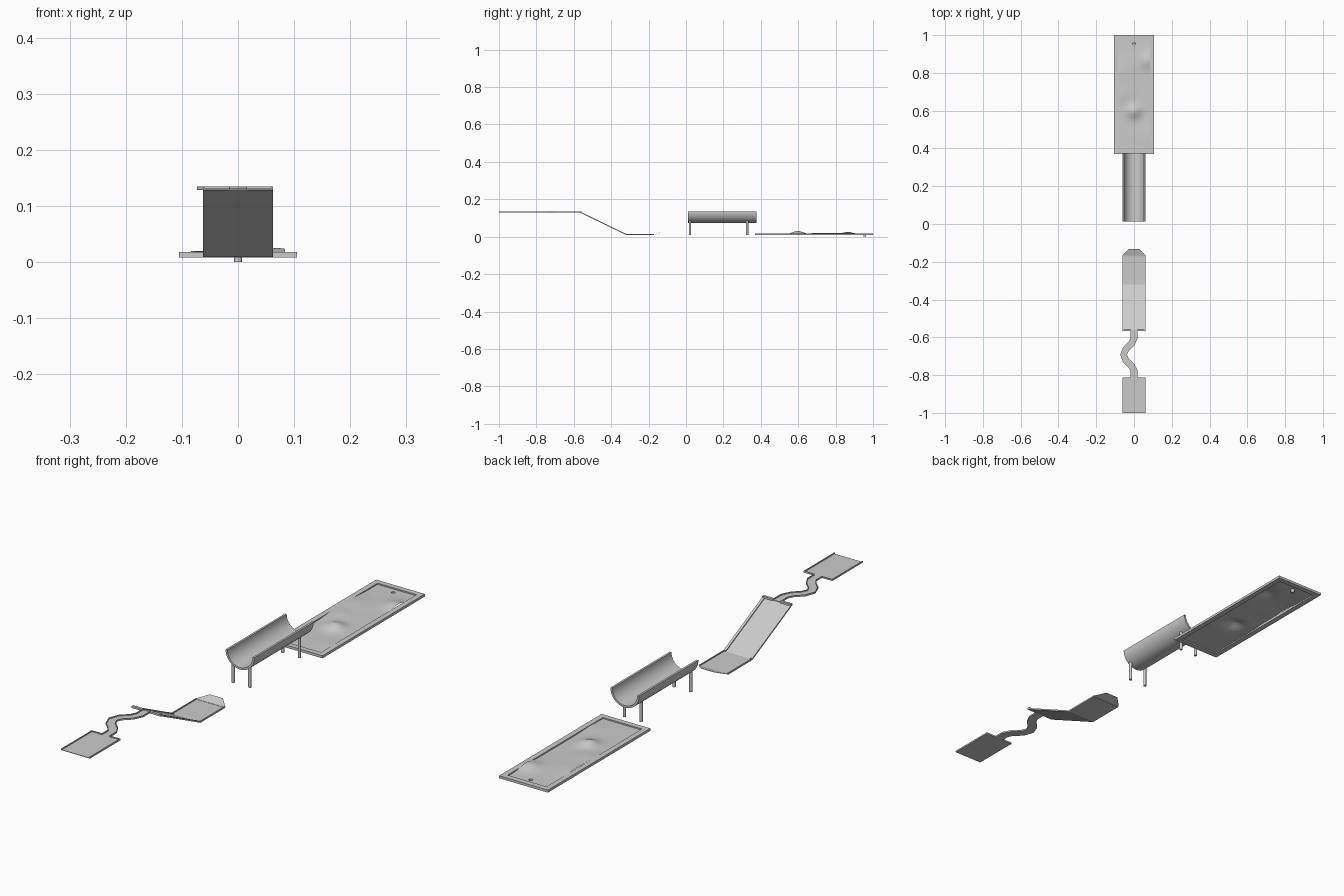
import bpy, bmesh, math
from mathutils import Vector

if "Cube" in bpy.data.objects:
    bpy.data.objects.remove(bpy.data.objects["Cube"])


def make(name, verts, faces, smooth=False):
    me = bpy.data.meshes.new(name)
    me.from_pydata([tuple(v) for v in verts], [], faces)
    bm = bmesh.new()
    bm.from_mesh(me)
    bmesh.ops.recalc_face_normals(bm, faces=bm.faces)
    bm.to_mesh(me)
    bm.free()
    if smooth:
        me.polygons.foreach_set("use_smooth", [True] * len(me.polygons))
    ob = bpy.data.objects.new(name, me)
    bpy.context.collection.objects.link(ob)
    return ob


def loft(name, sections, smooth=False):
    """Skin equal-length closed sections and cap both ends."""
    n = len(sections[0])
    verts = [v for s in sections for v in s]
    faces = [(i * n + j, i * n + (j + 1) % n, (i + 1) * n + (j + 1) % n, (i + 1) * n + j)
             for i in range(len(sections) - 1) for j in range(n)]
    faces += [tuple(range(n)), tuple(range(len(verts) - n, len(verts)))]
    return make(name, verts, faces, smooth)


def tray_section(left, right, z, rail, height=0.006, floor=0.002):
    """U-shaped cross-section between two plan points."""
    l, r = Vector((*left, z)), Vector((*right, z))
    d = (r - l).normalized() * rail
    up, f = Vector((0, 0, height)), Vector((0, 0, floor))
    return [l + up, l, r, r + up, r - d + up, r - d + f, l + d + f, l + d + up]


def straight(name, rows, half, rail):
    return loft(name, [tray_section((-half, y), (half, y), z, rail) for y, z in rows])


def box(name, x0, x1, y0, y1, z0, z1):
    return loft(name, [[(x0, y, z0), (x1, y, z0), (x1, y, z1), (x0, y, z1)] for y in (y0, y1)])


# tee pad with thin side rails and a split rear rail
straight("tee_pad", [(-1.0, 0.129), (-0.812, 0.129)], 0.062, 0.003)
for side, s in (("left", -1), ("right", 1)):
    a, b = sorted((s * 0.017, s * 0.062))
    box("tee_rear_rail_" + side, a, b, -0.815, -0.812, 0.129, 0.135)
    box("ramp_top_rail_" + side, a, b, -0.567, -0.557, 0.128, 0.135)

# winding channel
path = [(0, -.813), (0, -.775), (-.014, -.75), (-.043, -.722), (-.055, -.692),
        (-.043, -.662), (-.014, -.634), (0, -.605), (0, -.56)]
secs = []
for i, p in enumerate(path):
    a, b = path[max(i - 1, 0)], path[min(i + 1, len(path) - 1)]
    t = (Vector(b) - Vector(a)).normalized()
    side = Vector((t.y, -t.x)) * 0.018
    secs.append(tray_section(Vector(p) - side, Vector(p) + side, 0.129, 0.003))
loft("winding_channel", secs)

# descending ramp, run-out and launch lip
straight("ramp", [(-0.567, 0.129), (-0.32, 0.009)], 0.062, 0.010)
straight("run_out", [(-0.32, 0.009), (-0.17, 0.009)], 0.062, 0.003)
lip = [(-0.171, 0.062, 0.011), (-0.166, 0.062, 0.012), (-0.133, 0.028, 0.023)]
loft("launch_lip", [[(-w, y, z), (w, y, z), (w, y, z + 0.001), (-w, y, z + 0.001)]
                    for y, w, z in lip])

# half pipe
angles = [math.pi * (1 + i / 32) for i in range(33)]
arc = lambda r, y, a: (r * math.cos(a), y, 0.135 + r * math.sin(a))
pipe = loft("half_pipe", [[arc(0.062, y, a) for a in angles] +
                          [arc(0.054, y, a) for a in reversed(angles)] for y in (0.012, 0.377)])
for p in pipe.data.polygons:
    p.use_smooth = len(p.vertices) == 4
with bpy.context.temp_override(object=pipe, active_object=pipe, selected_objects=[pipe],
                               selected_editable_objects=[pipe]):
    bpy.ops.object.shade_smooth_by_angle(angle=math.radians(30))

# four round legs
for end, y in (("front", 0.022), ("back", 0.327)):
    for side, x in (("left", -0.036), ("right", 0.036)):
        ring = lambda z: [(x + 0.006 * math.cos(k * math.pi / 6),
                           y + 0.006 * math.sin(k * math.pi / 6), z) for k in range(12)]
        loft(f"{end}_{side}_leg", [ring(0.01), ring(0.087)])

# putting green frame: closed rectangular profile with mitred corners
fv, ff = [], []
for hx, y0, y1 in ((0.105, 0.37, 1.0), (0.084, 0.391, 0.979)):
    for z in (0.008, 0.018):
        fv += [(-hx, y0, z), (hx, y0, z), (hx, y1, z), (-hx, y1, z)]
for a, b in ((0, 4), (4, 12), (12, 8), (8, 0)):
    ff += [(a + k, a + (k + 1) % 4, b + (k + 1) % 4, b + k) for k in range(4)]
make("green_frame", fv, ff)

# undulating turf
bumps = [(0.0, 0.597, 0.018, 0.026), (0.07, 0.865, 0.012, 0.03),
         (-0.075, 0.8, 0.007, 0.05), (-0.05, 0.69, 0.006, 0.04), (0.075, 0.47, 0.003, 0.04)]
HOLE = (0.0, 0.955)


def turf_z(x, y):
    return 0.013 + sum(h * math.exp(-((x - cx) ** 2 + (y - cy) ** 2) / (2 * s * s))
                       for cx, cy, h, s in bumps)


nx, ny = 42, 147
tv = [(-0.084 + 0.168 * i / nx, 0.391 + 0.588 * j / ny) for j in range(ny + 1) for i in range(nx + 1)]
tf = []
for j in range(ny):
    for i in range(nx):
        k = j * (nx + 1) + i
        c = Vector(tv[k]) + Vector((0.002, 0.002))
        if (c - Vector(HOLE)).length > 0.0065:
            tf.append((k, k + 1, k + nx + 2, k + nx + 1))
turf = make("turf", [(x, y, turf_z(x, y)) for x, y in tv], tf, True)

# cup with a narrow rim and floor
prof = [(0.009, 0.0135), (0.007, 0.0135), (0.0065, 0.0005), (0.0072, 0.0), (0.0072, 0.0125)]
cv = [(HOLE[0] + r * math.cos(k * math.pi / 12), HOLE[1] + r * math.sin(k * math.pi / 12), z)
      for r, z in prof for k in range(24)]
cf = [(i * 24 + k, i * 24 + (k + 1) % 24, (i + 1) * 24 + (k + 1) % 24, (i + 1) * 24 + k)
      for i in range(4) for k in range(24)]
cf.append(tuple(range(48, 72)))
make("cup", cv, cf)
